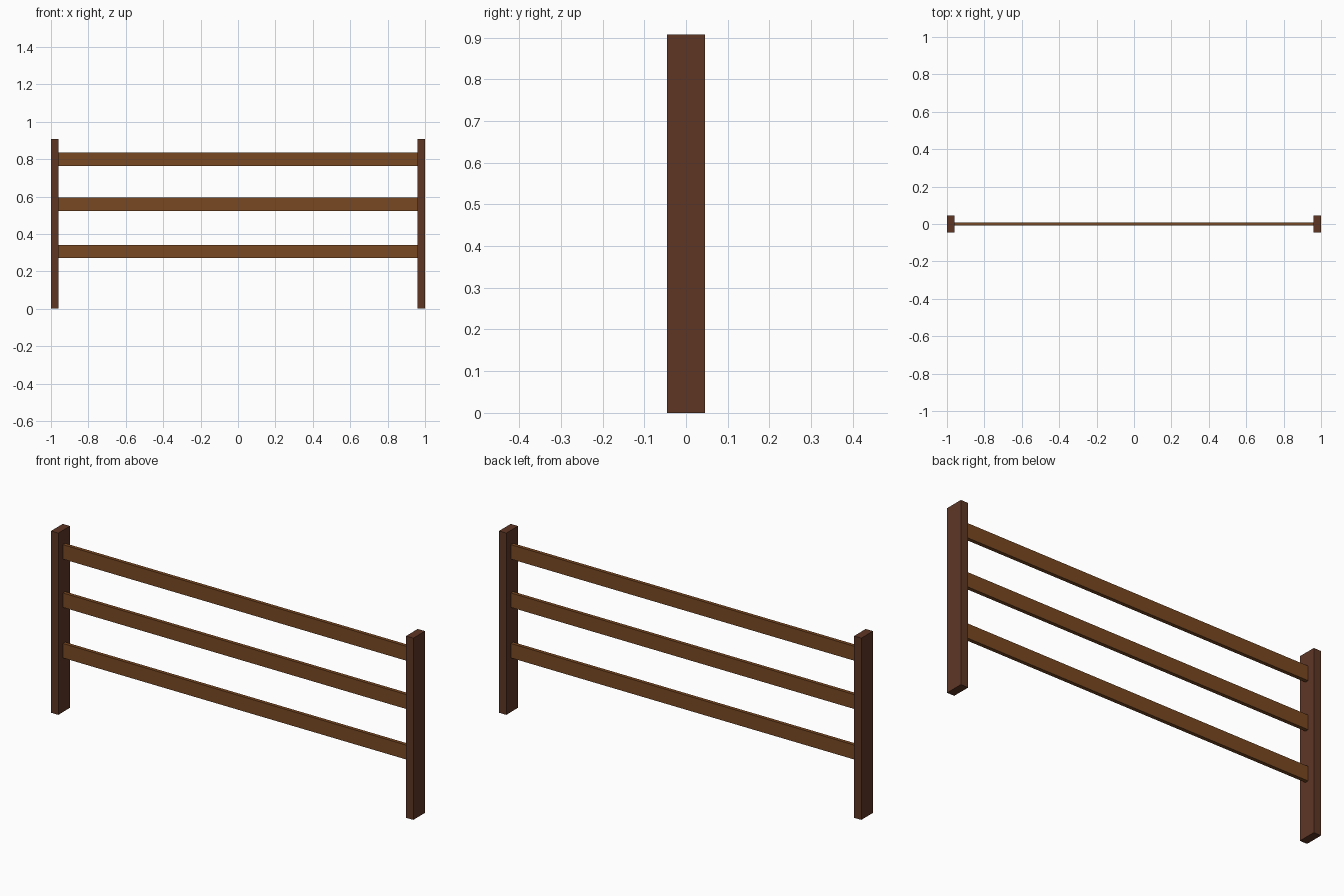
import bpy

if "Cube" in bpy.data.objects:
    bpy.data.objects.remove(bpy.data.objects["Cube"])

POST_W, POST_D, POST_H = 0.04, 0.092, 0.907
RAIL_T, RAIL_H = 0.018, 0.072


def material(name, color):
    mat = bpy.data.materials.new(name)
    mat.diffuse_color = (*color, 1.0)
    mat.use_nodes = True
    mat.node_tree.nodes["Principled BSDF"].inputs["Base Color"].default_value = mat.diffuse_color
    return mat


def box(name, center, size, mat):
    bpy.ops.mesh.primitive_cube_add(size=1, location=center)
    obj = bpy.context.object
    obj.name = name
    obj.scale = size
    bpy.ops.object.transform_apply(location=False, rotation=False, scale=True)
    obj.data.materials.append(mat)
    return obj


dark_wood = material("dark_wood", (0.112, 0.037, 0.0185))
light_wood = material("light_wood", (0.191, 0.065, 0.016))

# End posts
for side, sign in (("left", -1), ("right", 1)):
    box(f"{side}_post", (sign * (1 - POST_W / 2), 0, POST_H / 2),
        (POST_W, POST_D, POST_H), dark_wood)

# Horizontal rails spanning between the inner faces of the posts
for name, z in (("lower_rail", 0.306), ("middle_rail", 0.558), ("upper_rail", 0.799)):
    box(name, (0, 0, z), (2 - 2 * POST_W, RAIL_T, RAIL_H), light_wood)
